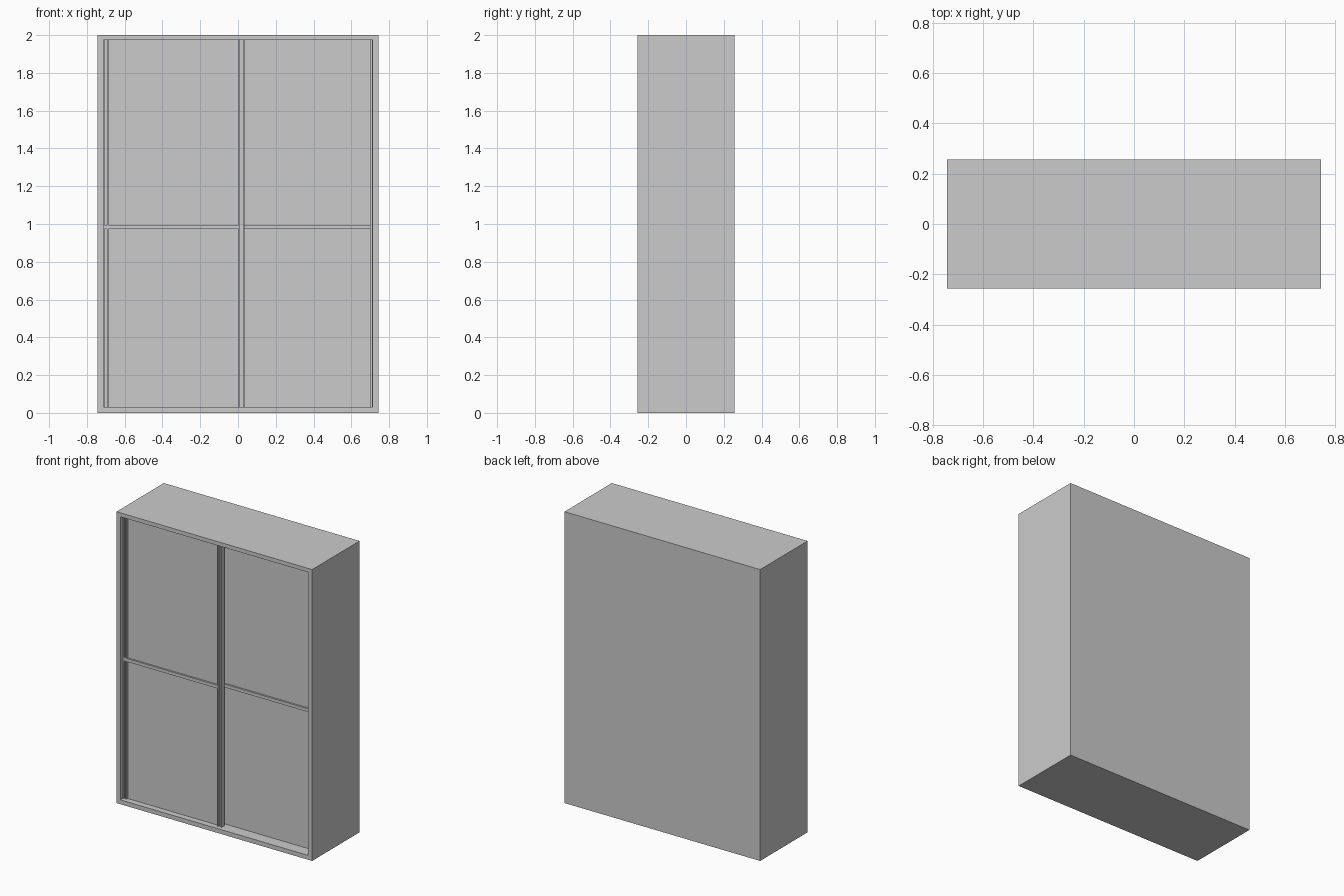
import bpy

if "Cube" in bpy.data.objects:
    bpy.data.objects.remove(bpy.data.objects["Cube"])

W, D, H = 0.743, 0.257, 2.0      # half width, half depth, height
T = 0.03                         # board thickness
IN = W - T                       # half width of the opening
Z0, Z1 = T, H - 0.027            # opening bottom and top


def box(name, x, y, z):
    """Box from (min, max) ranges on each axis."""
    bpy.ops.mesh.primitive_cube_add(size=1, location=[(a + b) / 2 for a, b in (x, y, z)])
    ob = bpy.context.object
    ob.name = name
    ob.scale = [b - a for a, b in (x, y, z)]
    bpy.ops.object.transform_apply(location=False, rotation=False, scale=True)
    return ob


# Carcass boards
for side, s in (("left", -1), ("right", 1)):
    box(side + "_side", sorted((s * IN, s * W)), (-D, D), (0, H))
box("bottom_board", (-IN, IN), (-D, D), (0, Z0))
box("top_board", (-IN, IN), (-D, D), (Z1, H))
box("back_board", (-IN, IN), (D - 0.015, D), (Z0, Z1))


def stile(name, x0, x1, y, mirror):
    """Upright grip profile with a groove along its face."""
    pts = [(0, 0), (0.007, 0), (0.007, 0.012), (0.021, 0.012), (0.021, 0),
           (0.028, 0), (0.028, 0.035), (0, 0.035)]
    k = (x1 - x0) / 0.028
    loop = [((x1 - px * k) if mirror else (x0 + px * k), y + py) for px, py in pts]
    if mirror:
        loop.reverse()
    n = len(loop)
    verts = [(px, py, z) for z in (Z0, Z1) for px, py in loop]
    faces = [(i, (i + 1) % n, n + (i + 1) % n, n + i) for i in range(n)]
    faces += [tuple(reversed(range(n))), tuple(range(n, 2 * n))]
    me = bpy.data.meshes.new(name)
    me.from_pydata(verts, [], faces)
    bpy.context.collection.objects.link(bpy.data.objects.new(name, me))


def door(name, x0, x1, y, right_width):
    """Sliding door: panel, two stiles and a middle rail."""
    stile(name + "_left_stile", x0, x0 + 0.027, y, False)
    stile(name + "_right_stile", x1 - right_width, x1, y, True)
    box(name + "_panel", (x0 + 0.02, x1 - 0.006), (y + 0.014, y + 0.03), (Z0, Z1))
    box(name + "_middle_rail", (x0 + 0.001, x1 - right_width), (y + 0.002, y + 0.028),
        (0.974, 0.996))


# Front door on the left, rear door on the right
door("front_door", -IN, 0.035, -D + 0.028, 0.033)
door("rear_door", -0.03, IN, -D + 0.068, 0.015)
